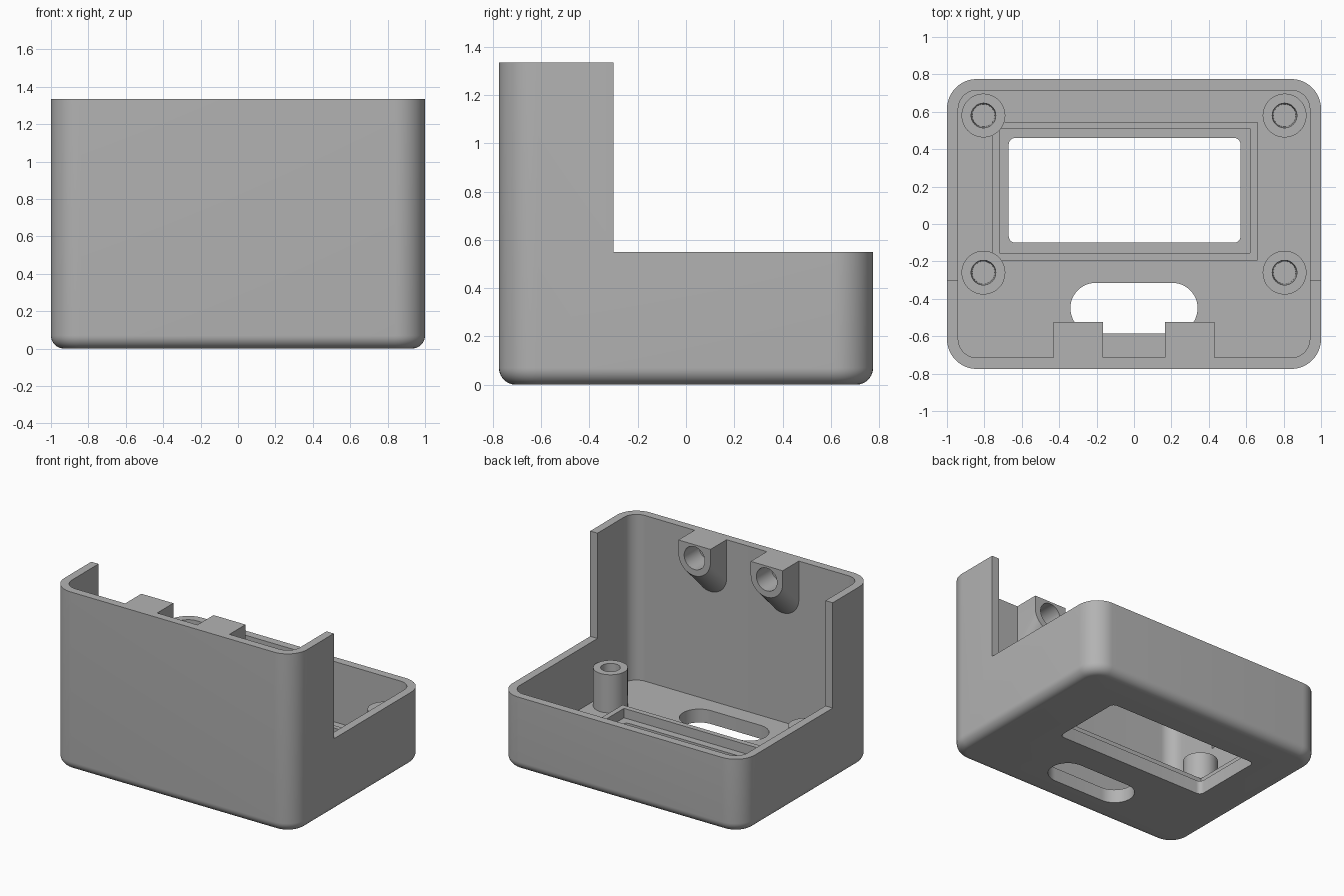
import bpy
import bmesh
from math import sin, cos, pi

cube = bpy.data.objects.get("Cube")
if cube:
    bpy.data.objects.remove(cube, do_unlink=True)

WALL, FLOOR, LOW, TALL = 0.06, 0.1, 0.55, 1.335
HALF_X, HALF_Y, CORNER, FILLET = 1.0, 0.775, 0.16, 0.07

grey = bpy.data.materials.new("plain_grey")
grey.use_nodes = True
grey.diffuse_color = (0.45, 0.45, 0.45, 1)
grey.node_tree.nodes["Principled BSDF"].inputs["Base Color"].default_value = grey.diffuse_color


def rect(x0, x1, y0, y1, z, r=0.0, seg=12):
    """Ring of points around a rectangle, with rounded corners if r > 0."""
    corners = [(x1 - r, y1 - r), (x0 + r, y1 - r), (x0 + r, y0 + r), (x1 - r, y0 + r)]
    if r == 0:
        return [(x, y, z) for x, y in corners]
    return [(cx + r * cos(a), cy + r * sin(a), z)
            for q, (cx, cy) in enumerate(corners)
            for a in [(q + i / seg) * pi / 2 for i in range(seg + 1)]]


def circle(x, y, z, r, n=48):
    return [(x + r * cos(2 * pi * i / n), y + r * sin(2 * pi * i / n), z) for i in range(n)]


def loft(name, rings, closed=False):
    """Skin equal rings; cap both ends, or join the last to the first."""
    bm = bmesh.new()
    loops = [[bm.verts.new(p) for p in ring] for ring in rings]
    n = len(loops[0])
    for a, b in zip(loops, loops[1:] + (loops[:1] if closed else [])):
        for i in range(n):
            j = (i + 1) % n
            bm.faces.new((a[i], a[j], b[j], b[i]))
    if not closed:
        bm.faces.new(loops[0])
        bm.faces.new(loops[-1])
    bmesh.ops.recalc_face_normals(bm, faces=bm.faces)
    mesh = bpy.data.meshes.new(name)
    bm.to_mesh(mesh)
    bm.free()
    mesh.materials.append(grey)
    obj = bpy.data.objects.new(name, mesh)
    bpy.context.collection.objects.link(obj)
    return obj


def activate(obj):
    bpy.ops.object.select_all(action="DESELECT")
    obj.select_set(True)
    bpy.context.view_layer.objects.active = obj


def cut(obj, rings):
    """Subtract a lofted solid from obj."""
    cutter = loft("cutter", rings)
    mod = obj.modifiers.new("cut", "BOOLEAN")
    mod.operation, mod.solver, mod.object = "DIFFERENCE", "EXACT", cutter
    activate(obj)
    bpy.ops.object.modifier_apply(modifier=mod.name)
    bpy.data.objects.remove(cutter, do_unlink=True)


def smooth(obj):
    activate(obj)
    bpy.ops.object.shade_smooth_by_angle(angle=pi / 6)


def inset_rect(d, z, r):
    return rect(-HALF_X + d, HALF_X - d, -HALF_Y + d, HALF_Y - d, z, r)


# Case shell: filleted underside, outer wall, rim, inner wall and floor
rings = []
for i in range(11):
    a = i / 10 * pi / 2
    d = FILLET * (1 - sin(a))
    rings.append(inset_rect(d, FILLET * (1 - cos(a)), CORNER - d))
rings += [inset_rect(0, TALL, CORNER),
          inset_rect(WALL, TALL, CORNER - WALL),
          inset_rect(WALL, FLOOR, CORNER - WALL)]
case = loft("case_shell", rings)

# Lowered rear walls, display window and cable slot
cut(case, [rect(-2, 2, -0.3, 2, z) for z in (LOW, 2)])
cut(case, [rect(-0.67, 0.57, -0.1, 0.46, z, 0.035, 6) for z in (-0.2, 0.3)])
cut(case, [rect(-0.34, 0.34, -0.585, -0.315, z, 0.1345) for z in (-0.2, 0.3)])
smooth(case)

# Raised frame around the window
outer, inner = (-0.76, 0.66, -0.195, 0.545), (-0.72, 0.62, -0.155, 0.51)
loft("window_frame", [rect(*outer, FLOOR), rect(*outer, 0.17),
                      rect(*inner, 0.17), rect(*inner, FLOOR)], closed=True)

# Screw posts with blind holes
for side, x in (("left", 0.805), ("right", -0.805)):
    for end, y in (("rear", 0.58), ("front", -0.26)):
        post = loft(f"{end}_{side}_post", [
            circle(x, y, FLOOR, 0.117), circle(x, y, 0.385, 0.117),
            circle(x, y, 0.385, 0.066), circle(x, y, FLOOR + 0.01, 0.06)])
        smooth(post)

# Lugs on the tall wall: round-bottomed, sloping back to the wall, with a blind hole
LUG_R, LUG_Z, LUG_FACE, LUG_BACK = 0.132, 1.235, -0.525, -0.715


def lug_ring(x, y, drop):
    arc = [pi + pi * i / 24 for i in range(25)]
    return ([(x + LUG_R, y, TALL), (x - LUG_R, y, TALL)]
            + [(x + LUG_R * cos(a), y, LUG_Z - drop + LUG_R * sin(a)) for a in arc])


for side, x in (("left", 0.298), ("right", -0.298)):
    lug = loft(f"{side}_lug", [lug_ring(x, LUG_FACE, 0),
                               lug_ring(x, LUG_BACK, LUG_FACE - LUG_BACK)])
    cut(lug, [[(px, y, pz) for px, pz, _ in circle(x, LUG_Z, 0, 0.085)]
              for y in (-0.7, -0.4)])
    smooth(lug)
